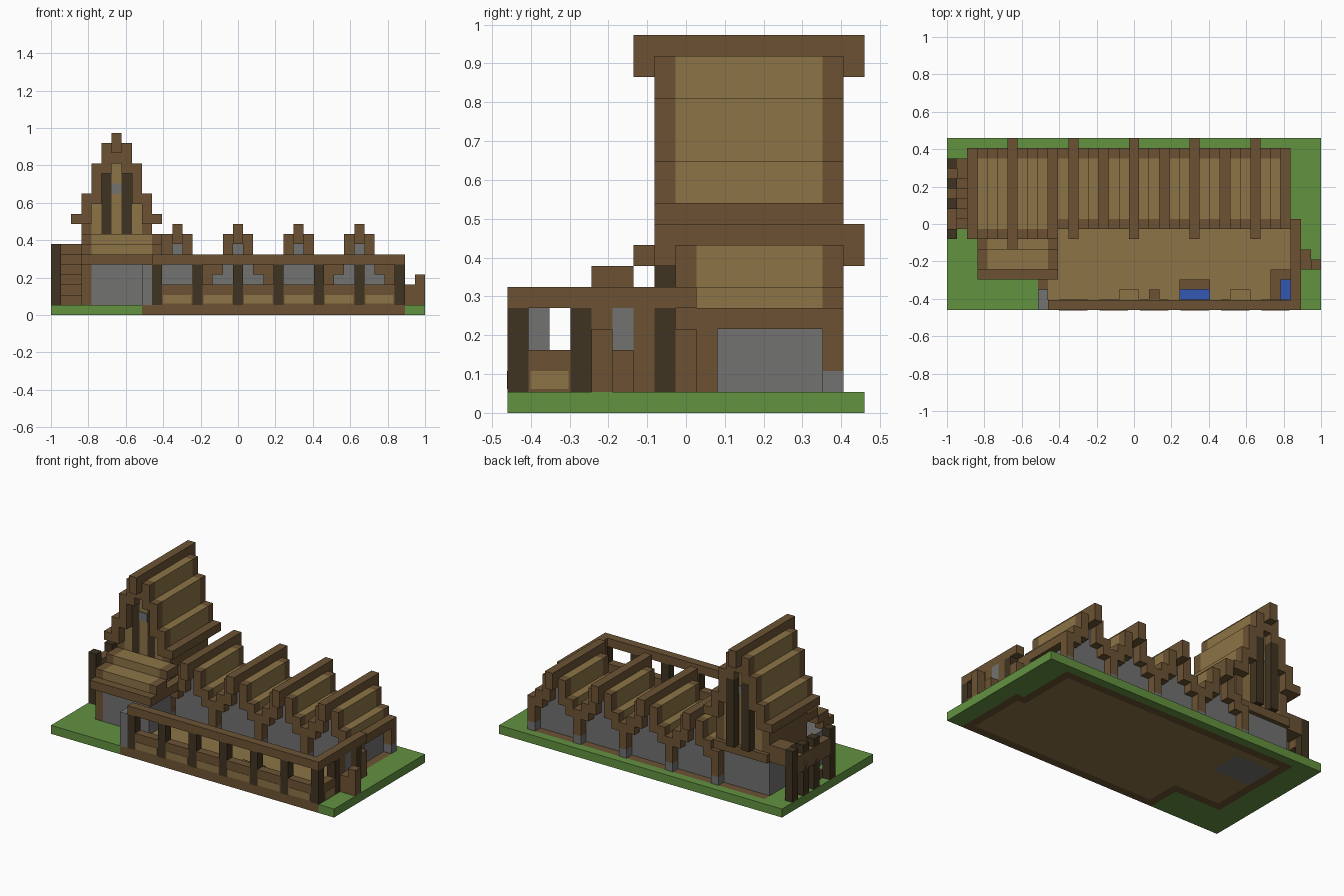
import bpy, bmesh

if "Cube" in bpy.data.objects:
    bpy.data.objects.remove(bpy.data.objects["Cube"])

NX, NY = 37, 17          # plot size in blocks
V = 2 / NX               # block size

COLOURS = {
    "brown_wood": (.150, .086, .034),
    "tan_planks": (.262, .174, .061),
    "dark_log": (.051, .034, .015),
    "grey_stone": (.168, .168, .165),
    "green_grass": (.122, .287, .051),
    "blue_cloth": (.034, .098, .456),
}
MATS = {}
for mat_name, rgb in COLOURS.items():
    m = bpy.data.materials.new(mat_name)
    m.use_nodes = True
    m.diffuse_color = (*rgb, 1)
    m.node_tree.nodes["Principled BSDF"].inputs["Base Color"].default_value = (*rgb, 1)
    MATS[mat_name] = m
BROWN, TAN, DARK, GREY, GREEN, BLUE = range(len(COLOURS))


def finish(name, bm):
    me = bpy.data.meshes.new(name)
    bm.to_mesh(me)
    bm.free()
    for m in MATS.values():
        me.materials.append(m)
    ob = bpy.data.objects.new(name, me)
    bpy.context.collection.objects.link(ob)
    return ob


def build(name, boxes):
    """Each box: colour, (x range), (y range), (z range) in blocks."""
    bm = bmesh.new()
    for colour, xr, yr, zr in boxes:
        verts = bmesh.ops.create_cube(bm, size=1)["verts"]
        for v in verts:
            i, j, k = (r[0] if c < 0 else r[1] for c, r in zip(v.co, (xr, yr, zr)))
            v.co = (-1 + i * V, (j - NY / 2) * V, k * V)
        for f in {f for v in verts for f in v.link_faces}:
            f.material_index = colour
    return finish(name, bm)


def one(n):
    return (n, n + 1)


# Ground slab: grass with a plank floor let into it
def ground_colour(i, j):
    if 4 <= i < 9 and 10 <= j < 14:
        return GREY
    for x0, x1, y0, y1 in ((9, 35, 0, 9), (3, 34, 4, 16)):
        if x0 < i < x1 - 1 and y0 < j < y1 - 1:
            return TAN
    if (9 <= i < 35 and j < 9) or (3 <= i < 34 and 4 <= j < 16):
        return BROWN
    return GREEN


bm = bmesh.new()
bmesh.ops.create_grid(bm, x_segments=NX, y_segments=NY, size=1)
for v in bm.verts:
    v.co.y *= NY / NX
ext = bmesh.ops.extrude_face_region(bm, geom=bm.faces[:], use_keep_orig=True)
for v in ext["geom"]:
    if isinstance(v, bmesh.types.BMVert):
        v.co.z = V
bmesh.ops.recalc_face_normals(bm, faces=bm.faces[:])
for f in bm.faces:
    c = f.calc_center_median()
    i = min(int((c.x + 1) / V + .01), NX - 1)
    j = min(int(c.y / V + NY / 2 + .01), NY - 1)
    f.material_index = ground_colour(i, j)
finish("ground", bm)


# Stepped roof: columns mirrored about the ridge, brown trim around tan planks
def stepped_roof(name, mid, spans, front, back, ridge):
    boxes = []
    last = len(spans) - 1
    for d, zr in enumerate(spans):
        for x in {mid - d, mid + d}:
            fill = BROWN if d in (0, last) else TAN
            boxes += [(BROWN, one(x), one(front), zr),
                      (fill, one(x), (front + 1, back - 1), (zr[1] - 1.5, zr[1]) if d < last else zr),
                      (BROWN, one(x), one(back - 1), zr)]
            if fill == TAN:     # outer riser down to the next step
                low = spans[d + 1][1]
                boxes.append((TAN, one(x), (front + 1, back - 1), (low - .5, zr[1] - 1.5)))
    top = spans[0][1]
    boxes.append((BROWN, one(mid), (ridge, NY), (top - 2, top)))
    build(name, boxes)


HALL_SPANS = [(7, 9), (5, 8), (4, 6), (4, 5)]
TOWER_SPANS = [(15, 18), (14, 17), (11, 15), (9, 12), (9, 10)]
for n, mid in enumerate(range(12, 31, 6), 1):
    stepped_roof(f"hall_roof_{n}", mid, HALL_SPANS, 8, 16, 7)
    # Stone gable walls set back behind the roof ends
    walls = []
    for j in (9, 14):
        for d, top in ((0, 7), (1, 6), (2, 4)):
            walls += [(GREY, one(x), one(j), (1, top)) for x in {mid - d, mid + d}]
    build(f"hall_gable_walls_{n}", walls)
stepped_roof("tower_roof", 6, TOWER_SPANS, 7, 16, 6)

# Hall posts on stone feet, and valley walls
posts = []
for i in range(9, 34, 6):
    for j in (8, 15):
        posts += [(GREY, one(i), one(j), (1, 2)), (BROWN, one(i), one(j), (2, 4))]
build("hall_posts", posts)
build("hall_valley_walls", [(GREY, one(i), one(j), (1, 4))
                            for i in range(15, 28, 6) for j in (9, 14)])
build("hall_end_wall", [(GREY, one(32), (10, 15), (1, 4)),
                        (BROWN, one(33), (8, 10), (1, 4))])

# Tower: stone room, timber band, and log-and-plank gables
build("tower_room", [(GREY, (3, 10), (5, 15), (1, 5))])
build("tower_band", [(BROWN, (3, 10), (8, 15.5), (5, 6)),
                     (BROWN, (3, 10), (9, 14), (6, 9))])
gables = []
for j in (8, 14):
    for d, colour, top in ((0, TAN, 15), (1, DARK, 14), (2, TAN, 11), (3, BROWN, 9)):
        gables += [(colour, one(x), one(j), (6, top)) for x in {6 - d, 6 + d}]
    gables.append((GREY, one(6), (j - .1, j + 1.1), one(12)))
for x in (5, 7):
    gables.append((DARK, one(x), one(15), (6, 14)))
build("tower_gables", gables)

# Porch in front of the tower
porch = [(BROWN, (3, 11), one(3), one(5)), (GREY, (4, 10), one(4), (1, 5)),
         (BROWN, one(3), one(4), (1, 6)), (BROWN, one(10), (4, 8), one(5))]
for k, yr in ((6, (4, 6)), (7, (6, 8))):
    porch += [(TAN, (4, 10), yr, one(k)),
              (BROWN, one(3), yr, one(k)), (BROWN, one(10), yr, one(k))]
build("porch", porch)
build("yard_gate_wall", [(GREY, one(9), (0, 2), (1, 5))])

# Yard fence: logs, panels, handrail and top beam
fence = [(BROWN, (10, 35), one(0), one(5)), (BROWN, one(34), (1, 9), one(5))]
fence += [(DARK, one(i), one(0), (1, 5)) for i in range(10, 35, 4)]
fence += [(DARK, one(34), one(j), (1, 5)) for j in (3, 7)]
for i in range(11, 34, 4):
    fence += [(BROWN, (i, i + 3), one(0), (1, 3)),
              (TAN, (i + .1, i + 2.9), (-.04, 1.04), (1.15, 2))]
fence += [(BROWN, one(34), (1, 3), (1, 3)),
          (TAN, (33.96, 35.04), (1.1, 2.9), (1.15, 2)),
          (BROWN, one(34), one(4), (1, 5)), (BROWN, one(34), one(6), (1, 5)),
          (BROWN, one(34), one(5), (1, 2)), (GREY, one(34), one(5), (2, 5)),
          (BROWN, one(34), one(8), (1, 4))]
build("yard_fence", fence)

# Doorstep outside the side gate
build("side_step", [(BROWN, (35, 36), (4, 6), (1, 3)), (BROWN, one(36), one(4), (1, 4))])

# Yard furniture
build("wide_bed", [(BROWN, (23, 26), (1, 3), (1, 1.6)), (BLUE, (23, 26), one(1), (1.6, 1.75)),
                   (BROWN, (23, 26), one(2), (1, 2))])
build("corner_bed", [(BROWN, (32, 34), (1, 4), (1, 1.6)), (BLUE, one(33), (1, 3), (1.6, 1.75))])
build("crates", [(TAN, (i, i + 2), one(1), (1, 2)) for i in (17, 28)]
      + [(BROWN, one(20), one(1), (1, 2))])

# Side stair and its log palisade
build("side_stair", [(BROWN, (1, 3), one(7 + n), (max(n - 1, 1), n + 1)) for n in range(1, 7)]
      + [(BROWN, (1, 3), (14, 15), (5, 7))])
build("stair_palisade", [(DARK, one(0), one(j), (1, 7)) for j in (7, 10, 12, 14)]
      + [(BROWN, one(0), (8, 14), (4, 6))])
